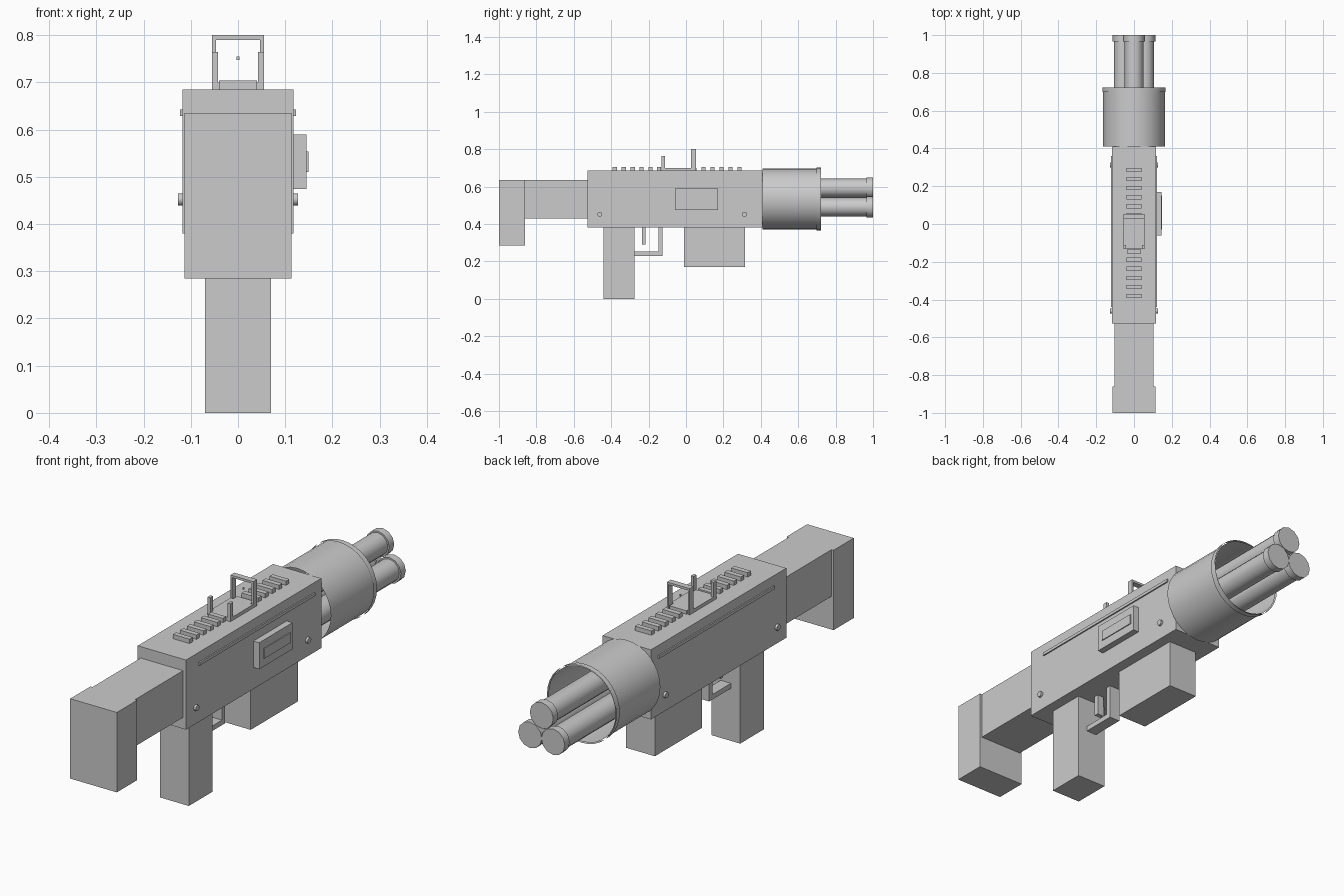
import bpy, bmesh, math
from mathutils import Matrix, Vector

if "Cube" in bpy.data.objects:
    bpy.data.objects.remove(bpy.data.objects["Cube"], do_unlink=True)

GREY = (0.6, 0.6, 0.6, 1)
metal = bpy.data.materials.new("plain_grey")
metal.use_nodes = True
metal.diffuse_color = GREY
metal.node_tree.nodes["Principled BSDF"].inputs["Base Color"].default_value = GREY


def finish(name, bm):
    mesh = bpy.data.meshes.new(name)
    bm.to_mesh(mesh)
    bm.free()
    mesh.materials.append(metal)
    obj = bpy.data.objects.new(name, mesh)
    bpy.context.collection.objects.link(obj)
    return obj


def box(name, x, y, z):
    """Box from (low, high) ranges."""
    bm = bmesh.new()
    bmesh.ops.create_cube(bm, size=1)
    lo, hi = Vector((x[0], y[0], z[0])), Vector((x[1], y[1], z[1]))
    for v in bm.verts:
        v.co = (lo + hi) / 2 + v.co * (hi - lo)
    return finish(name, bm)


def wide(name, half, y, z):
    return box(name, (-half, half), y, z)


def tube(name, centre, radius, length, axis, sides, capped=True):
    """Cylinder centred on a point; without caps it is an open sleeve."""
    bm = bmesh.new()
    turn = Matrix.Rotation(math.pi / 2, 4, axis)
    bmesh.ops.create_cone(bm, cap_ends=capped, segments=sides, radius1=radius,
                          radius2=radius, depth=length,
                          matrix=Matrix.Translation(centre) @ turn)
    obj = finish(name, bm)
    bpy.ops.object.select_all(action='DESELECT')
    obj.select_set(True)
    bpy.context.view_layer.objects.active = obj
    bpy.ops.object.shade_smooth_by_angle(angle=math.radians(40))
    return obj


# Main body and stock
wide("body", 0.117, (-0.527, 0.41), (0.38, 0.685))
wide("stock_arm", 0.103, (-0.86, -0.527), (0.43, 0.635))
wide("stock_butt", 0.113, (-1, -0.86), (0.285, 0.635))

# Grip, magazine and trigger group
wide("grip", 0.07, (-0.44, -0.275), (0, 0.38))
wide("magazine", 0.07, (-0.012, 0.315), (0.17, 0.38))
wide("trigger", 0.015, (-0.236, -0.216), (0.29, 0.38))
wide("guard_bar", 0.025, (-0.275, -0.125), (0.23, 0.252))
wide("guard_post", 0.025, (-0.147, -0.125), (0.252, 0.38))

# Sights on the top
wide("sight_base", 0.042, (-0.13, 0.055), (0.685, 0.7))
wide("sight_top_bar", 0.055, (0.027, 0.053), (0.79, 0.8))
wide("sight_pin", 0.003, (0.036, 0.042), (0.747, 0.755))

# Ribs before and behind the sights
for i in range(5):
    for label, start in (("rear", -0.381), ("front", 0.094)):
        y = start + i * 0.048
        wide(f"{label}_rib_{i + 1}", 0.04, (y - 0.011, y + 0.011), (0.685, 0.704))
wide("sight_rib", 0.036, (-0.156, -0.134), (0.685, 0.704))

# Parts repeated on both sides
for label, s in (("left", 1), ("right", -1)):
    def side(a, b):
        return tuple(sorted((s * a, s * b)))
    box(f"{label}_sight_post", side(0.047, 0.055), (0.027, 0.053), (0.685, 0.79))
    box(f"{label}_rear_sight_post", side(0.042, 0.055), (-0.132, -0.112), (0.685, 0.764))
    box(f"{label}_sight_rail", side(0.042, 0.055), (-0.112, 0.027), (0.685, 0.7))
    box(f"{label}_body_strip", side(0.116, 0.123), (-0.44, 0.36), (0.629, 0.642))
    for end, y in (("rear", -0.461), ("front", 0.313)):
        tube(f"{label}_{end}_pin", (s * 0.12, y, 0.452), 0.013, 0.014, 'Y', 12)

# Ejection panel
box("side_panel", (0.116, 0.145), (-0.06, 0.17), (0.474, 0.59))
box("side_panel_plate", (0.145, 0.149), (-0.03, 0.152), (0.51, 0.554))

# Open barrel shroud with a loose lip
tube("shroud", (0, 0.565, 0.534), 0.163, 0.31, 'X', 32, capped=False)
tube("shroud_lip", (0, 0.71, 0.534), 0.168, 0.024, 'X', 32, capped=False)

# Three barrels with muzzle collars
for label, x, z in (("top", 0, 0.592), ("left", 0.056, 0.491), ("right", -0.056, 0.491)):
    tube(f"{label}_barrel", (x, 0.69, z), 0.05, 0.58, 'X', 12)
    tube(f"{label}_muzzle", (x, 0.983, z), 0.057, 0.034, 'X', 12)
